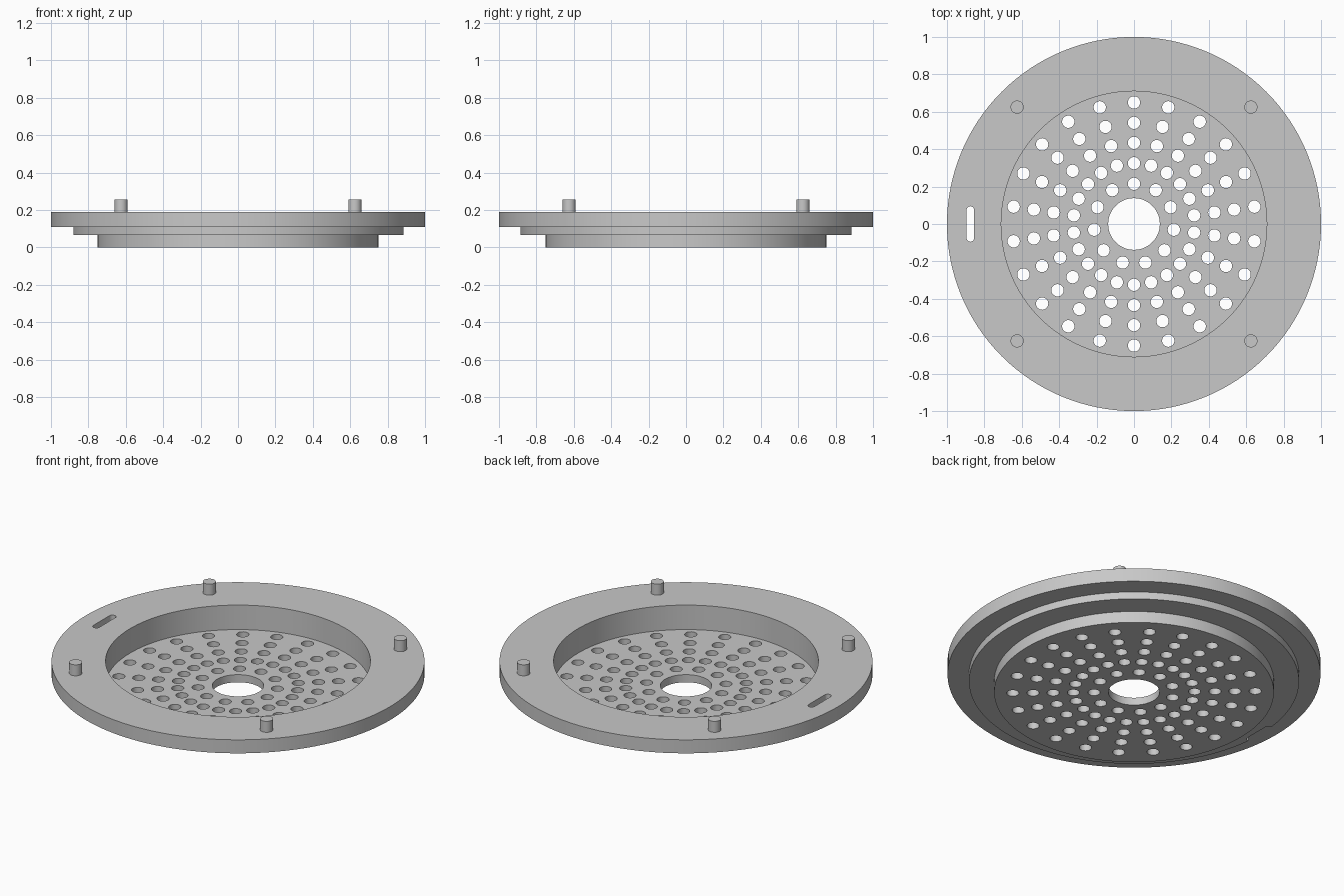
import bpy
import bmesh
from math import sin, cos, pi, radians
from mathutils import Matrix, Vector

cube = bpy.data.objects.get("Cube")
if cube:
    bpy.data.objects.remove(cube, do_unlink=True)

# Single flat colour
grey = bpy.data.materials.new("plain_grey")
grey.use_nodes = True
colour = (0.58, 0.58, 0.58, 1)
grey.diffuse_color = colour
grey.node_tree.nodes["Principled BSDF"].inputs["Base Color"].default_value = colour

TOP = 0.19
FLOOR = 0.045
SEGMENTS = 128


def make_object(name, bm):
    bmesh.ops.recalc_face_normals(bm, faces=bm.faces)
    mesh = bpy.data.meshes.new(name)
    bm.to_mesh(mesh)
    bm.free()
    mesh.materials.append(grey)
    obj = bpy.data.objects.new(name, mesh)
    bpy.context.collection.objects.link(obj)
    return obj


def select_only(obj):
    bpy.ops.object.select_all(action="DESELECT")
    obj.select_set(True)
    bpy.context.view_layer.objects.active = obj


def smooth(obj):
    select_only(obj)
    bpy.ops.object.shade_smooth_by_angle(angle=radians(30))


def add_cylinder(bm, x, y, radius, bottom, top, sides=32):
    bmesh.ops.create_cone(
        bm, cap_ends=True, segments=sides, radius1=radius, radius2=radius,
        depth=top - bottom, matrix=Matrix.Translation((x, y, (top + bottom) / 2)))


# Stepped dish: closed cross-section (radius, height) turned about z
profile = [(0.138, 0), (0.75, 0), (0.75, 0.067), (0.885, 0.067), (0.885, 0.11),
           (1, 0.11), (1, TOP), (0.71, TOP), (0.71, FLOOR), (0.138, FLOOR)]
bm = bmesh.new()
rings = []
for i in range(SEGMENTS):
    a = 2 * pi * i / SEGMENTS
    rings.append([bm.verts.new((r * cos(a), r * sin(a), z)) for r, z in profile])
for i, ring in enumerate(rings):
    following = rings[(i + 1) % SEGMENTS]
    for j in range(len(profile)):
        k = (j + 1) % len(profile)
        bm.faces.new((ring[j], following[j], following[k], ring[k]))
dish = make_object("stepped_dish", bm)

# Cutter: five rings of drain holes
bm = bmesh.new()
for radius, count in [(0.65, 22), (0.541, 22), (0.434, 22), (0.325, 22), (0.215, 11)]:
    for i in range(count):
        a = 2 * pi * i / count
        add_cylinder(bm, radius * sin(a), radius * cos(a), 0.033, -0.05, 0.1, 24)

# Cutter: round-ended slot through the rim
half, end = 0.02, 0.075
outline = []
for side in (1, -1):
    for i in range(13):
        a = pi * i / 12 + (0 if side > 0 else pi)
        outline.append(bm.verts.new((-0.875 + half * cos(a), side * end + half * sin(a), 0)))
slot = bm.faces.new(outline)
raised = bmesh.ops.extrude_face_region(bm, geom=[slot])["geom"]
bmesh.ops.translate(bm, vec=Vector((0, 0, 0.3)),
                    verts=[v for v in raised if isinstance(v, bmesh.types.BMVert)])
cutter = make_object("hole_cutter", bm)
cutter.hide_render = True

cut = dish.modifiers.new("holes", "BOOLEAN")
cut.operation = "DIFFERENCE"
cut.solver = "EXACT"
cut.object = cutter
select_only(dish)
bpy.ops.object.modifier_apply(modifier=cut.name)
bpy.data.objects.remove(cutter, do_unlink=True)
smooth(dish)

# Four locating pegs on the rim
for x, side in ((1, "left"), (-1, "right")):
    for y, end_name in ((-1, "front"), (1, "back")):
        bm = bmesh.new()
        add_cylinder(bm, x * 0.625, y * 0.625, 0.035, TOP - 0.01, 0.255)
        smooth(make_object(f"{end_name}_{side}_peg", bm))
